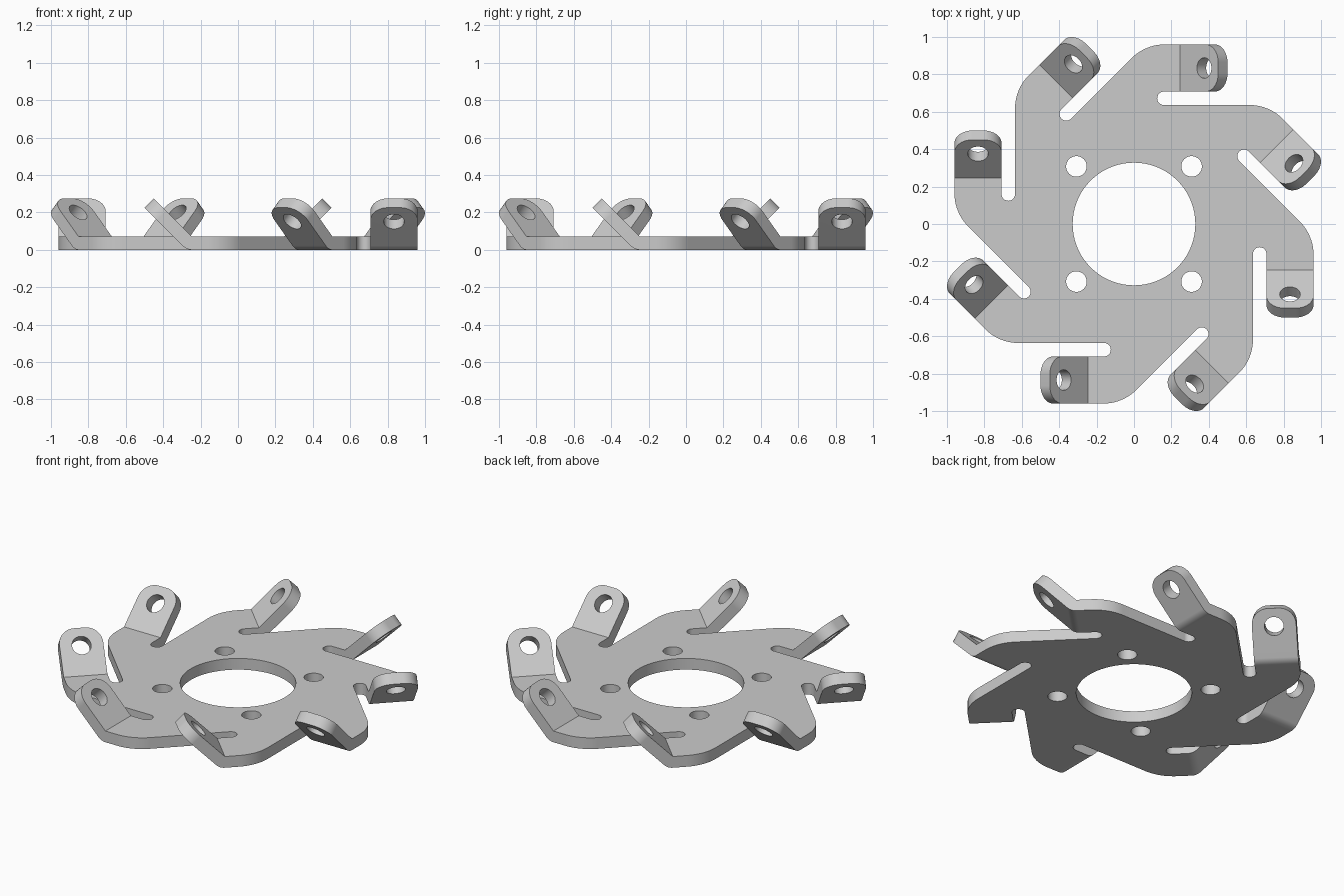
import bpy, bmesh
from math import sin, cos, pi, radians, sqrt
from mathutils import Matrix, Vector

if "Cube" in bpy.data.objects:
    bpy.data.objects.remove(bpy.data.objects["Cube"], do_unlink=True)

T = 0.07                        # sheet thickness
ARMS = 8
STEP = 2 * pi / ARMS
TILT = radians(45)              # how far the tabs are bent up
OUTER, INNER = 0.96, 0.708      # sides of an arm
SLOT = 0.636                    # far side of the relief slot
BEND, LENGTH = 0.245, 0.29      # bend line and tab length
CORNER, TIP = 0.25, 0.095       # outer corner and tab tip radii
BOLT, HOLE = 0.055, 0.055


def arc(cx, cy, r, start, end, n):
    """Points on an arc, angles in degrees."""
    angles = [radians(start + (end - start) * i / n) for i in range(n + 1)]
    return [Vector((cx + r * cos(a), cy + r * sin(a), 0)) for a in angles]


def circle(cx, cy, r, n):
    return arc(cx, cy, r, 0, 360, n)[:-1]


def slab(bm, loops, matrix, is_open):
    """Sheet of thickness T with holes; is_open marks outline edges left unwalled."""
    rims = []
    for z in (0, T):
        rings = [[bm.verts.new(matrix @ (p + Vector((0, 0, z)))) for p in loop]
                 for loop in loops]
        edges = [bm.edges.new((r[i - 1], r[i])) for r in rings for i in range(len(r))]
        normal = matrix.to_3x3() @ Vector((0, 0, 1))
        bmesh.ops.triangle_fill(bm, edges=edges, use_beauty=True, normal=normal)
        rims.append(rings)
    for k, (low, high) in enumerate(zip(*rims)):
        for i in range(len(low)):
            j = (i + 1) % len(low)
            if k or not is_open(i):
                bm.faces.new((low[i], low[j], high[j], high[i]))


def bend(bm, matrix, n=8):
    """Rounded underside of the fold, with its two side cheeks."""
    hinge = [bm.verts.new(matrix @ Vector((BEND, y, T))) for y in (INNER, OUTER)]
    rows = []
    for i in range(n + 1):
        a = TILT * i / n
        rows.append([bm.verts.new(matrix @ Vector((BEND + T * sin(a), y, T - T * cos(a))))
                     for y in (INNER, OUTER)])
    for p, q in zip(rows, rows[1:]):
        bm.faces.new((p[0], p[1], q[1], q[0]))
        for side in (0, 1):
            bm.faces.new((hinge[side], p[side], q[side]))


# Outline of one arm: rounded shoulder, bend line, round-ended slot
cy = OUTER - CORNER
cx = cy - (SLOT - CORNER) * sqrt(2)
shoulder = arc(cx, cy, CORNER, 135, 90, 10)
slot = arc(0.16, (INNER + SLOT) / 2, (INNER - SLOT) / 2, 90, 270, 12)
arm = shoulder + [Vector((BEND, OUTER, 0)), Vector((BEND, INNER, 0))] + slot
fold_edge = len(shoulder)

# Flat tab with rounded tip and pin hole
tab = ([Vector((0, INNER, 0))]
       + arc(LENGTH - TIP, INNER + TIP, TIP, -90, 0, 10)
       + arc(LENGTH - TIP, OUTER - TIP, TIP, 0, 90, 10)
       + [Vector((0, OUTER, 0))])
pin_hole = circle(0.184, (INNER + OUTER) / 2, HOLE, 32)

bm = bmesh.new()
turns = [Matrix.Rotation(-STEP * k, 4, 'Z') for k in range(ARMS)]

# Base plate with centre bore and four bolt holes
outline = [turn @ p for turn in turns for p in arm]
bores = [circle(0, 0, 0.328, 72)]
bores += [circle(x, y, BOLT, 32) for x in (-0.308, 0.308) for y in (-0.308, 0.308)]
slab(bm, [outline] + bores, Matrix(), lambda i: i % len(arm) == fold_edge)

# Bent-up tabs
lift = (Matrix.Translation((BEND, 0, T)) @ Matrix.Rotation(-TILT, 4, 'Y')
        @ Matrix.Translation((0, 0, -T)))
for turn in turns:
    bend(bm, turn)
    slab(bm, [tab, pin_hole], turn @ lift, lambda i: i == len(tab) - 1)

bmesh.ops.remove_doubles(bm, verts=bm.verts, dist=0.0005)
bmesh.ops.recalc_face_normals(bm, faces=bm.faces)

mesh = bpy.data.meshes.new("tabbed_plate")
bm.to_mesh(mesh)
bm.free()
plate = bpy.data.objects.new("tabbed_plate", mesh)
bpy.context.collection.objects.link(plate)

# Plain grey metal
grey = bpy.data.materials.new("light_grey_metal")
grey.use_nodes = True
colour = (0.6, 0.6, 0.6, 1)
grey.diffuse_color = colour
grey.node_tree.nodes["Principled BSDF"].inputs["Base Color"].default_value = colour
mesh.materials.append(grey)

# Smooth curves, crisp edges, even flats
bpy.ops.object.select_all(action='DESELECT')
plate.select_set(True)
bpy.context.view_layer.objects.active = plate
bpy.ops.object.shade_smooth_by_angle(angle=radians(30))
weighted = plate.modifiers.new("even_flats", 'WEIGHTED_NORMAL')
weighted.keep_sharp = True
